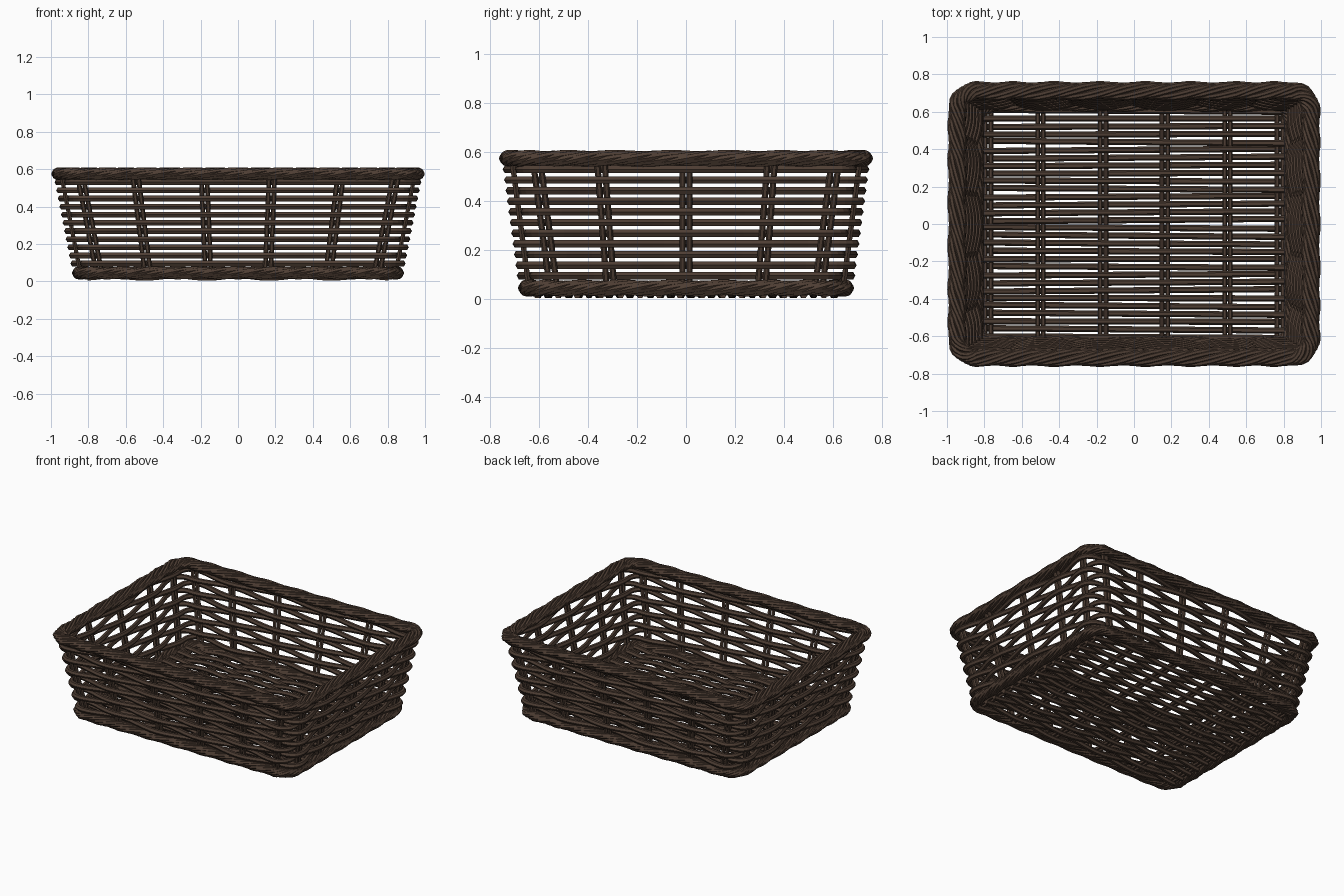
import bpy, math, random
from mathutils import Vector

if "Cube" in bpy.data.objects:
    bpy.data.objects.remove(bpy.data.objects["Cube"])

random.seed(4)
brown = bpy.data.materials.new("dark brown wicker")
brown.diffuse_color = (0.075, 0.047, 0.033, 1)
brown.use_nodes = True
brown.node_tree.nodes["Principled BSDF"].inputs["Base Color"].default_value = brown.diffuse_color

R = 0.10                                   # corner radius of the basket
LONG = [-1, -.65, -.215, .215, .65, 1]     # stake positions on front and back
SHORT = [-1, -.57, 0, .57, 1]              # stake positions on the ends
UP = Vector((0, 0, 1))


def half_size(z):
    """Half width and depth of the flared wall at height z."""
    t = (z - 0.045) / 0.53
    return 0.843 + 0.103 * t, 0.642 + 0.07 * t


def ring(k, z):
    """Point and outward normal on the wall; whole k are the 22 stakes."""
    hx, hy = half_size(z)
    k %= 22
    sign = 1
    if k >= 11:
        k, sign = k - 11, -1
    i = int(k)
    f = k - i
    if i < 5:
        x = LONG[i] + (LONG[i + 1] - LONG[i]) * f
        p, n = Vector((x * (hx - R), -hy, 0)), Vector((0, -1, 0))
    elif 6 <= i < 10:
        y = SHORT[i - 6] + (SHORT[i - 5] - SHORT[i - 6]) * f
        p, n = Vector((hx, y * (hy - R), 0)), Vector((1, 0, 0))
    else:
        a = (f - 1 if i == 5 else f) * math.pi / 2
        n = Vector((math.cos(a), math.sin(a), 0))
        c = Vector((hx - R, (hy - R) * (-1 if i == 5 else 1), 0))
        p = c + n * R
    p, n = p * sign, n * sign
    p.z = z
    return p, n


def tube(verts, faces, path, radius, closed=False, sides=6, ref=UP):
    """Append a faceted tube along the path."""
    base, n = len(verts), len(path)
    for i, p in enumerate(path):
        if closed:
            t = path[(i + 1) % n] - path[i - 1]
        else:
            t = path[min(i + 1, n - 1)] - path[max(i - 1, 0)]
        s = t.cross(ref).normalized()
        u = s.cross(t).normalized()
        for j in range(sides):
            a = math.tau * j / sides
            verts.append(p + (s * math.cos(a) + u * math.sin(a)) * radius)
    for i in range(n if closed else n - 1):
        a, b = base + i * sides, base + (i + 1) % n * sides
        for j in range(sides):
            q = (j + 1) % sides
            faces.append((a + j, a + q, b + q, b + j))
    if not closed:
        faces.append(tuple(base + j for j in reversed(range(sides))))
        faces.append(tuple(base + (n - 1) * sides + j for j in range(sides)))


def make(name, verts, faces):
    mesh = bpy.data.meshes.new(name)
    mesh.from_pydata([tuple(v) for v in verts], [], faces)
    mesh.materials.append(brown)
    mesh.update()
    ob = bpy.data.objects.new(name, mesh)
    bpy.context.collection.objects.link(ob)


# Horizontal wall weavers, in and out of the stakes
v, f = [], []
for row in range(11):
    z = 0.095 + row * 0.0435
    path = []
    for i in range(22 * 7):
        k = i / 7
        p, n = ring(k, z)
        path.append(p + n * 0.026 * math.cos(math.pi * k) * (-1) ** row)
    tube(v, f, path, 0.0175, closed=True)
make("wall_weavers", v, f)

# Paired upright stakes
v, f = [], []
for k in range(22):
    for d in (-0.015, 0.015):
        path = []
        for i in range(5):
            p, n = ring(k, 0.04 + 0.135 * i)
            path.append(p + n.cross(UP) * d)
        tube(v, f, path, 0.0125, ref=ring(k, 0.1)[1])
make("wall_stakes", v, f)


# Twisted rims: three bundles of three strands
def rim(name, z, wide, high):
    v, f = [], []
    for bundle in range(3):
        for j in (-1, 0, 1):
            phase = bundle * math.tau / 3 + j * 0.6
            grow = 1.0 if j == 0 else 0.85
            path = []
            for i in range(22 * 8):
                k = i / 8
                p, n = ring(k, z)
                a = math.tau * k / 2 + phase
                path.append(p + n * wide * grow * math.cos(a)
                            + UP * high * grow * math.sin(a))
            tube(v, f, path, 0.0145, closed=True)
    make(name, v, f)


rim("top_rim", 0.575, 0.038, 0.022)
rim("bottom_rim", 0.045, 0.03, 0.022)

# Floor stakes running front to back, in pairs
FLOOR_X = [-.78, -.5, -.165, .165, .5, .78]
v, f = [], []
for x in FLOOR_X:
    for d in (-0.015, 0.015):
        tube(v, f, [Vector((x + d, y, 0.035)) for y in (-0.64, 0, 0.64)], 0.0125)
make("floor_stakes", v, f)

# Floor weavers running side to side, over and under the stakes
v, f = [], []
COUNT = 30
for r in range(COUNT):
    y = -0.605 + 1.21 * r / (COUNT - 1)
    tilt = random.uniform(-0.008, 0.008)
    path = []
    for i in range(41):
        x = -0.805 + 1.61 * i / 40
        k = (x + 0.835) / 0.334
        z = 0.036 + 0.018 * math.cos(math.pi * (k - 0.0)) * (-1) ** r
        path.append(Vector((x, y + tilt * x / 0.8, z)))
    tube(v, f, path, 0.0165)
make("floor_weavers", v, f)
